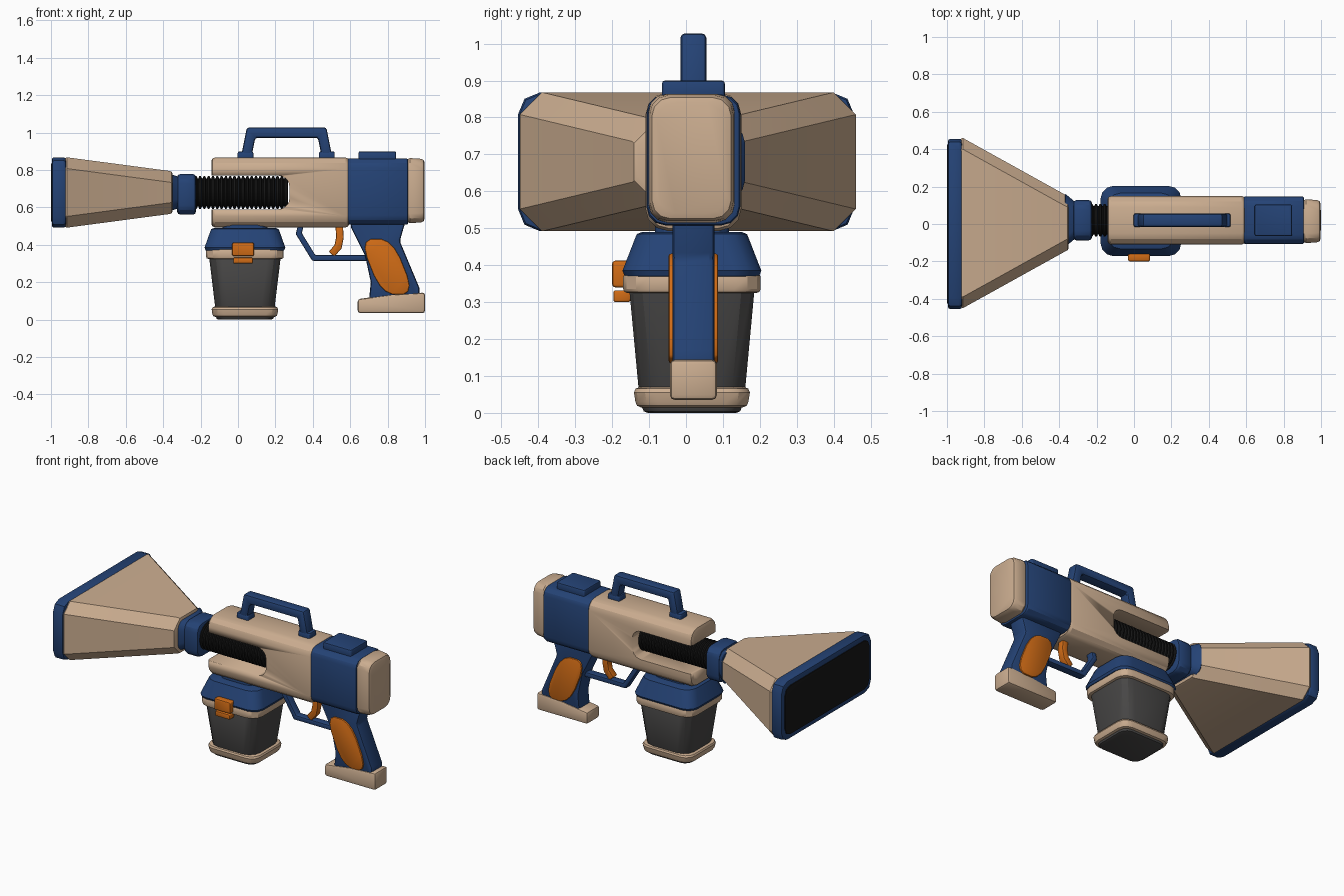
import bpy, bmesh
from math import pi, radians, sin, cos, copysign
from mathutils import Vector

default_cube = bpy.data.objects.get("Cube")
if default_cube:
    bpy.data.objects.remove(default_cube, do_unlink=True)

MIDDLE = 0.02   # centre plane of the body
AXIS = 0.68     # height of the barrel


def material(name, red, green, blue):
    made = bpy.data.materials.new(name)
    made.use_nodes = True
    colour = (red, green, blue, 1)
    made.diffuse_color = colour
    made.node_tree.nodes["Principled BSDF"].inputs["Base Color"].default_value = colour
    return made


beige = material("beige shell", 0.6, 0.42, 0.28)
navy = material("navy blue", 0.018, 0.056, 0.18)
orange = material("orange", 0.64, 0.15, 0.008)
black = material("black rubber", 0.008, 0.008, 0.008)
grey = material("dark grey", 0.065, 0.063, 0.062)


def apply_modifier(part, modifier):
    bpy.context.view_layer.objects.active = part
    bpy.ops.object.modifier_apply(modifier=modifier.name)


def finish(name, bm, paint, bevel=0):
    """Turn a bmesh into a named, painted object with an optional bevel."""
    bmesh.ops.recalc_face_normals(bm, faces=bm.faces)
    mesh = bpy.data.meshes.new(name)
    bm.to_mesh(mesh)
    bm.free()
    mesh.materials.append(paint)
    part = bpy.data.objects.new(name, mesh)
    bpy.context.collection.objects.link(part)
    bpy.ops.object.select_all(action='DESELECT')
    part.select_set(True)
    bpy.context.view_layer.objects.active = part
    if bevel:
        modifier = part.modifiers.new("Bevel", 'BEVEL')
        modifier.width, modifier.segments = bevel, 2
        modifier.limit_method = 'ANGLE'
        apply_modifier(part, modifier)
    bpy.ops.object.shade_smooth_by_angle(angle=radians(28))
    return part


def rounded_rectangle(half_u, half_v, radius, steps):
    radius = min(radius, half_u * 0.98, half_v * 0.98)
    outline = []
    for quarter in range(4):
        middle = (quarter + 0.5) * pi / 2
        for step in range(steps + 1):
            angle = (quarter + step / steps) * pi / 2
            outline.append((copysign(half_u - radius, cos(middle)) + radius * cos(angle),
                            copysign(half_v - radius, sin(middle)) + radius * sin(angle)))
    return outline


def loft(name, paint, axis, centre, sections, radius, steps):
    """Skin rounded rectangles (position, half_u, half_v) along an axis."""
    bm = bmesh.new()
    rings = []
    for position, half_u, half_v in sections:
        ring = []
        for u, v in rounded_rectangle(half_u, half_v, radius, steps):
            point = [centre[0] + u, centre[1] + v]
            point.insert("xyz".index(axis), position)
            ring.append(bm.verts.new(point))
        rings.append(ring)
    for ring, following in zip(rings, rings[1:]):
        for i in range(len(ring)):
            bm.faces.new((ring[i - 1], ring[i], following[i], following[i - 1]))
    bm.faces.new(rings[0])
    bm.faces.new(rings[-1])
    return finish(name, bm, paint)


def tube(name, paint, axis, centre, ends, start, stop=None, radius=0.05, edge=0.02, steps=3):
    """Rounded box from start size to stop size, with both rims rounded off."""
    sections = []
    for position, size, inward in ((ends[0], start, 1), (ends[1], stop or start, -1)):
        rim = []
        for angle in (0, pi / 4, pi / 2):
            inset = edge * (1 - sin(angle))
            rim.append((position + inward * edge * (1 - cos(angle)), size[0] - inset, size[1] - inset))
        sections += rim[::inward]
    return loft(name, paint, axis, centre, sections, radius, steps)


def prism(name, paint, outline, half_width, bevel=0.01, y=MIDDLE):
    """Extrude a side outline (x, z) across the width."""
    bm = bmesh.new()
    face = bm.faces.new([bm.verts.new((x, y - half_width, z)) for x, z in outline])
    extruded = bmesh.ops.extrude_face_region(bm, geom=[face])["geom"]
    moved = [item for item in extruded if isinstance(item, bmesh.types.BMVert)]
    bmesh.ops.translate(bm, verts=moved, vec=(0, 2 * half_width, 0))
    return finish(name, bm, paint, bevel)


def stroke(name, paint, path, thickness, half_width, bevel):
    """Bar of even thickness that follows a side path with mitred corners."""
    points = [Vector(point) for point in path]
    normals = [(after - before).normalized().orthogonal() for before, after in zip(points, points[1:])]
    above, below = [], []
    for i, point in enumerate(points):
        arriving = normals[max(i - 1, 0)]
        leaving = normals[min(i, len(normals) - 1)]
        mitre = (arriving + leaving).normalized()
        offset = mitre * thickness / 2 / mitre.dot(leaving)
        above.append(point + offset)
        below.append(point - offset)
    return prism(name, paint, above + below[::-1], half_width, bevel)


# Wide flared nozzle with a blue rim and a dark mouth
tube("nozzle_mouth", black, 'x', (0, AXIS), ends=(-1, -0.992), start=(0.425, 0.155), edge=0.001, steps=2)
tube("nozzle_rim", navy, 'x', (0, AXIS), ends=(-0.995, -0.92), start=(0.455, 0.188),
     radius=0.06, edge=0.012, steps=2)
tube("nozzle_cone", beige, 'x', (0.005, AXIS), ends=(-0.93, -0.35), start=(0.455, 0.188),
     stop=(0.15, 0.115), radius=0.06, edge=0.015, steps=1)

# Neck, collar and ribbed hose
tube("nozzle_neck", navy, 'x', (MIDDLE, AXIS), ends=(-0.37, -0.3), start=(0.14, 0.1),
     stop=(0.09, 0.08), edge=0.005)
tube("collar", navy, 'x', (MIDDLE, AXIS - 0.01), ends=(-0.325, -0.225), start=(0.107, 0.108), edge=0.015)
hose_rings = []
for rib in range(22):
    for shift, size in ((0, 0.076), (0.2, 0.087), (0.6, 0.087), (0.8, 0.076)):
        hose_rings.append(((rib + shift) * 0.023 - 0.235, size, size))
loft("hose", black, 'x', (MIDDLE, AXIS), hose_rings, radius=0.1, steps=5)

# Main shell with a slot cut through it for the hose
shell = tube("main_shell", beige, 'x', (MIDDLE, AXIS), ends=(-0.143, 0.595), start=(0.13, 0.187), radius=0.06)
cutter = tube("slot_cutter", beige, 'y', (-0.075, AXIS), ends=(-0.5, 0.5), start=(0.35, 0.09),
              radius=0.06, edge=0.001, steps=5)
cutter.hide_render = True
slot = shell.modifiers.new("Slot", 'BOOLEAN')
slot.operation, slot.object, slot.solver = 'DIFFERENCE', cutter, 'EXACT'
apply_modifier(shell, slot)
bpy.data.objects.remove(cutter, do_unlink=True)

# Rear housing, end cap and top block
tube("rear_housing", navy, 'x', (MIDDLE, AXIS + 0.005), ends=(0.585, 0.91), start=(0.127, 0.177), edge=0.01)
tube("end_cap", beige, 'x', (MIDDLE - 0.005, AXIS + 0.01), ends=(0.9, 0.998), start=(0.117, 0.174),
     stop=(0.113, 0.17))
tube("top_block", navy, 'z', (0.745, MIDDLE), ends=(0.84, 0.9), start=(0.1, 0.085), radius=0.01, edge=0.008)

# Carry handle on two feet
stroke("carry_handle", navy, [(0.04, 0.85), (0.07, 1), (0.45, 1), (0.48, 0.85)],
       thickness=0.055, half_width=0.035, bevel=0.012)
for x, side in ((0.04, "front"), (0.475, "rear")):
    tube(side + "_handle_foot", navy, 'z', (x, MIDDLE), ends=(0.84, 0.9), start=(0.042, 0.036),
         radius=0.01, edge=0.01)

# Grip, oval side panels and foot
prism("grip", navy, [(0.6, 0.54), (0.605, 0.49), (0.68, 0.34), (0.71, 0.2), (0.7, 0.1), (0.97, 0.1),
                     (0.97, 0.17), (0.865, 0.42), (0.9, 0.54)], half_width=0.057, bevel=0.014)
oval = []
for step in range(16):
    angle = (step + 0.5) * pi / 8
    across = copysign(abs(cos(angle)) ** 0.7, cos(angle))
    along = copysign(abs(sin(angle)) ** 0.7, sin(angle))
    oval.append((0.797 + 0.09 * across - 0.06 * along, 0.283 + 0.15 * along))
for side, name in ((-1, "right_grip_panel"), (1, "left_grip_panel")):
    prism(name, orange, oval, half_width=0.01, bevel=0.006, y=MIDDLE + side * 0.057)
prism("grip_foot", beige, [(0.64, 0.035), (1, 0.035), (1, 0.145), (0.82, 0.135), (0.64, 0.11)],
      half_width=0.064, bevel=0.014)

# Trigger and guard
stroke("trigger_guard", navy, [(0.34, 0.52), (0.325, 0.46), (0.405, 0.33), (0.7, 0.33)],
       thickness=0.03, half_width=0.025, bevel=0.006)
stroke("trigger", orange, [(0.54, 0.52), (0.545, 0.44), (0.535, 0.39), (0.5, 0.35)],
       thickness=0.04, half_width=0.022, bevel=0.006)

# Canister: lid, band, tank, base and bottom
tank = (0.037, 0.016)
tube("canister_lid", navy, 'z', tank, ends=(0.365, 0.49), start=(0.216, 0.188), stop=(0.186, 0.155), radius=0.07)
tube("canister_lid_seat", navy, 'z', tank, ends=(0.46, 0.52), start=(0.12, 0.1), edge=0.005)
tube("canister_band", beige, 'z', tank, ends=(0.325, 0.378), start=(0.207, 0.186), radius=0.07, edge=0.01)
tube("canister_tank", grey, 'z', tank, ends=(0.05, 0.34), start=(0.157, 0.143), stop=(0.192, 0.17),
     radius=0.07, edge=0.001)
tube("canister_base", beige, 'z', tank, ends=(0.015, 0.07), start=(0.174, 0.153), stop=(0.178, 0.157),
     radius=0.06, edge=0.015)
tube("canister_bottom", grey, 'z', tank, ends=(0, 0.04), start=(0.155, 0.135), edge=0.015)

# Latch on the front of the lid
tube("latch", orange, 'y', (0.027, 0.376), ends=(-0.2, -0.15), start=(0.058, 0.036), radius=0.008, edge=0.008)
tube("latch_tab", orange, 'y', (0.027, 0.316), ends=(-0.197, -0.15), start=(0.052, 0.016), radius=0.006, edge=0.006)
